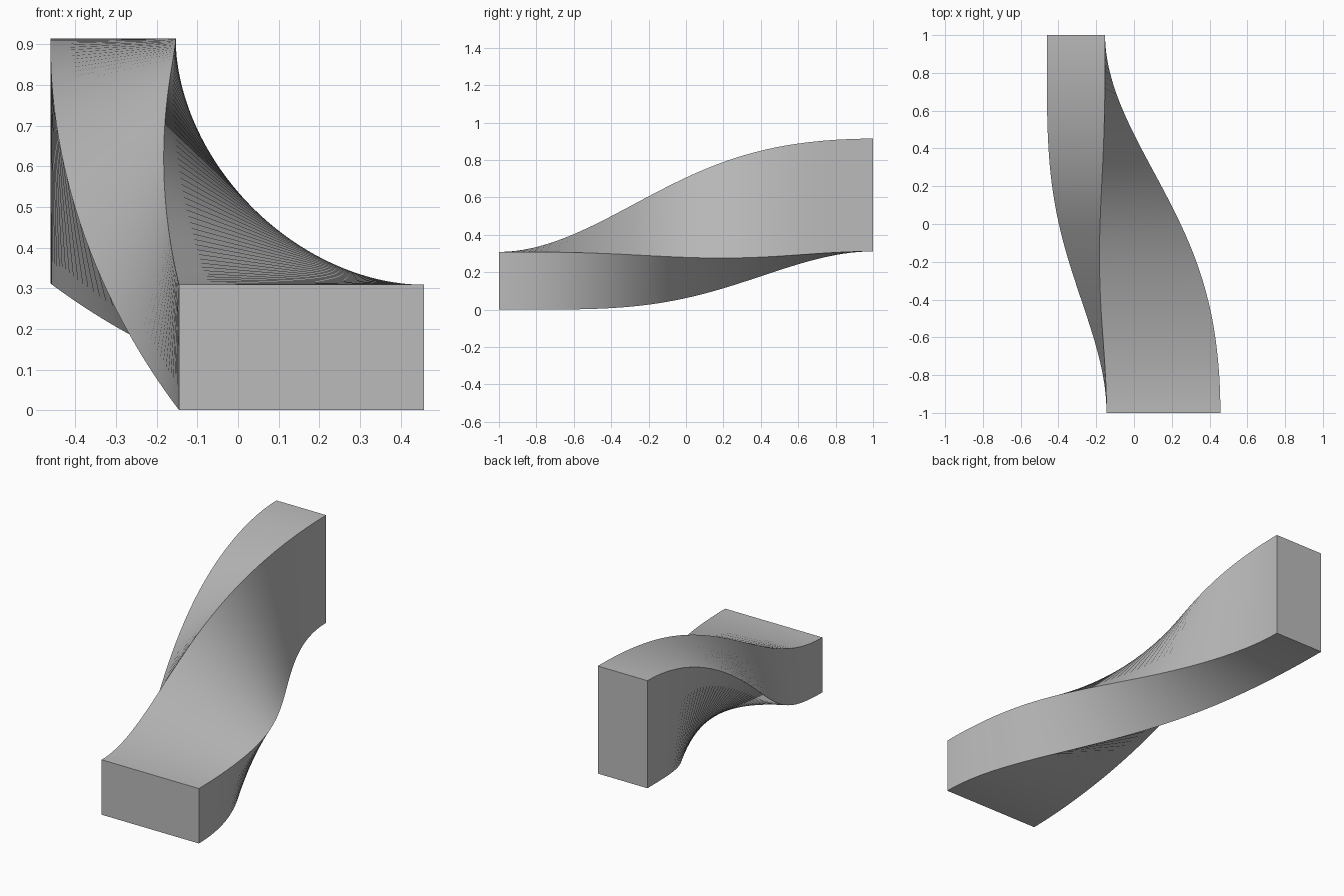
import bpy, bmesh, math
from mathutils import Vector, Matrix

if "Cube" in bpy.data.objects:
    bpy.data.objects.remove(bpy.data.objects["Cube"])

SEGMENTS = 64
W, H = 0.603, 0.308                      # cross-section size
START = Vector((0.156, -1, 0.155))       # centre of front end
END = Vector((-0.307, 1, 0.613))         # centre of back end
CORNERS = [(-W/2, -H/2), (W/2, -H/2), (W/2, H/2), (-W/2, H/2)]

grey = bpy.data.materials.new("plain grey")
grey.diffuse_color = (0.5, 0.5, 0.5, 1)
grey.use_nodes = True
grey.node_tree.nodes["Principled BSDF"].inputs["Base Color"].default_value = grey.diffuse_color

# Twisted bar: rectangle swept front to back, eased sideways, up and a quarter turn
bm = bmesh.new()
rings = []
for i in range(SEGMENTS + 1):
    t = i / SEGMENTS
    s = t * t * (3 - 2 * t)
    centre = START.lerp(END, s)
    centre.y = -1 + 2 * t
    turn = Matrix.Rotation(s * math.pi / 2, 3, 'Y')
    rings.append([bm.verts.new(centre + turn @ Vector((x, 0, z))) for x, z in CORNERS])

for a, b in zip(rings, rings[1:]):
    for k in range(4):
        n = (k + 1) % 4
        bm.faces.new((a[k], a[n], b[n], b[k]))
bm.faces.new(rings[0])
bm.faces.new(rings[-1][::-1])
bmesh.ops.recalc_face_normals(bm, faces=bm.faces)

mesh = bpy.data.meshes.new("twisted_bar")
bm.to_mesh(mesh)
bm.free()
mesh.materials.append(grey)
bar = bpy.data.objects.new("twisted_bar", mesh)
bpy.context.collection.objects.link(bar)

# Smooth sides with crisp corner edges
bpy.context.view_layer.objects.active = bar
bar.select_set(True)
bpy.ops.object.shade_smooth_by_angle(angle=math.radians(30))
